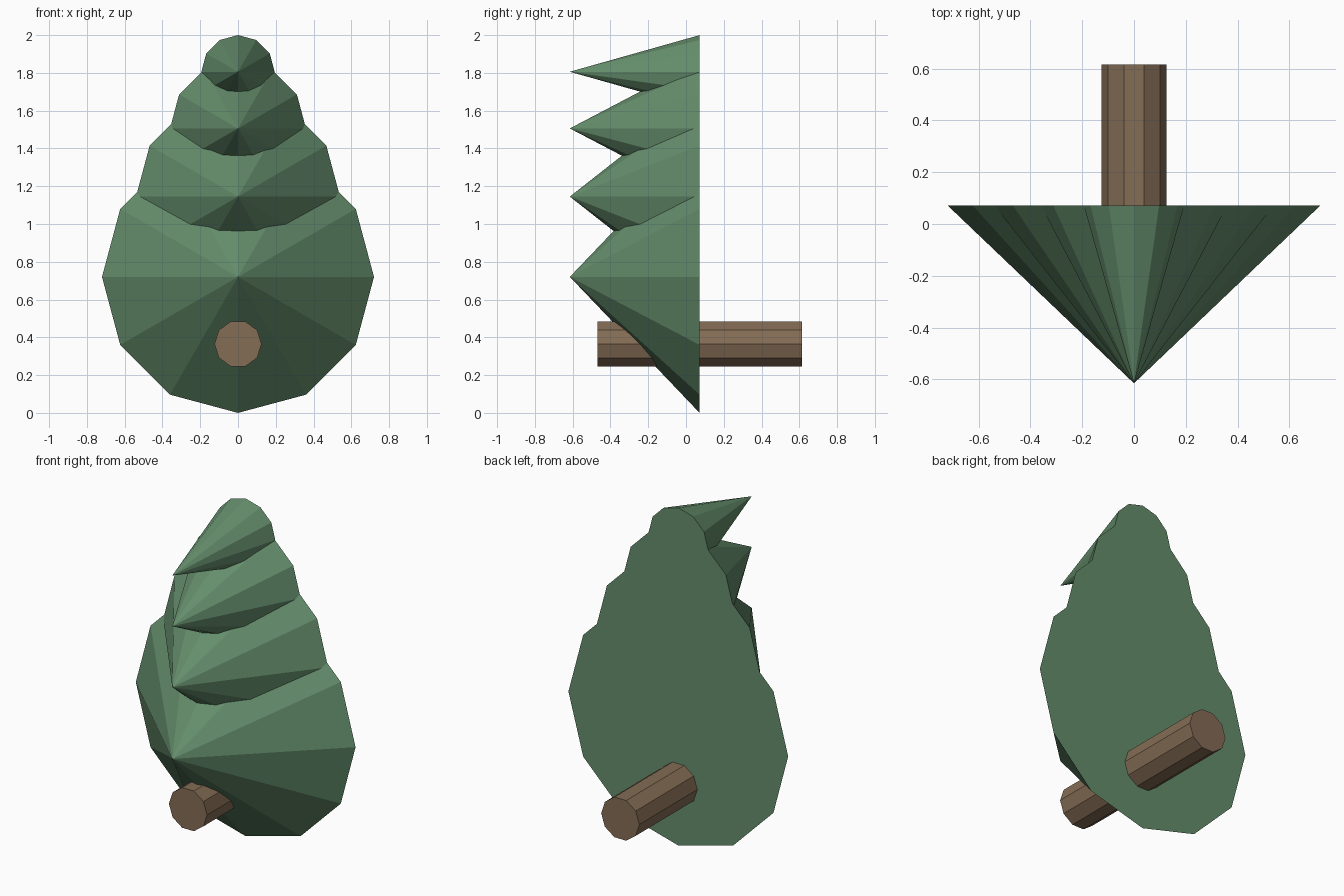
import bpy
from math import pi

if "Cube" in bpy.data.objects:
    bpy.data.objects.remove(bpy.data.objects["Cube"])


def material(name, color):
    mat = bpy.data.materials.new(name)
    mat.diffuse_color = (*color, 1)
    mat.use_nodes = True
    mat.node_tree.nodes["Principled BSDF"].inputs["Base Color"].default_value = mat.diffuse_color
    return mat


green = material("needles", (0.13, 0.27, 0.15))
brown = material("bark", (0.23, 0.15, 0.09))

TIP, BASE = -0.615, 0.072          # y of the cone tips and of their flat back
TRUNK_FRONT, TRUNK_BACK = -0.468, 0.615


def place(name, mat):
    ob = bpy.context.object
    ob.name = name
    ob.data.materials.append(mat)
    return ob


# Foliage: four stacked 12-sided cones with tips facing the front
tiers = [(0.72, 0.72), (1.145, 0.54), (1.506, 0.36), (1.806, 0.194)]
for i, (z, radius) in enumerate(tiers, 1):
    bpy.ops.mesh.primitive_cone_add(
        vertices=12, radius1=radius, radius2=0, depth=BASE - TIP,
        location=(0, (BASE + TIP) / 2, z), rotation=(pi / 2, 0, 0))
    place(f"foliage_tier_{i}", green)

# Trunk: 10-sided log running front to back, corners on the left and right
bpy.ops.mesh.primitive_cylinder_add(
    vertices=10, radius=0.125, depth=TRUNK_BACK - TRUNK_FRONT,
    location=(0, (TRUNK_FRONT + TRUNK_BACK) / 2, 0.365),
    rotation=(pi / 2, pi / 2, 0))
place("trunk", brown)
